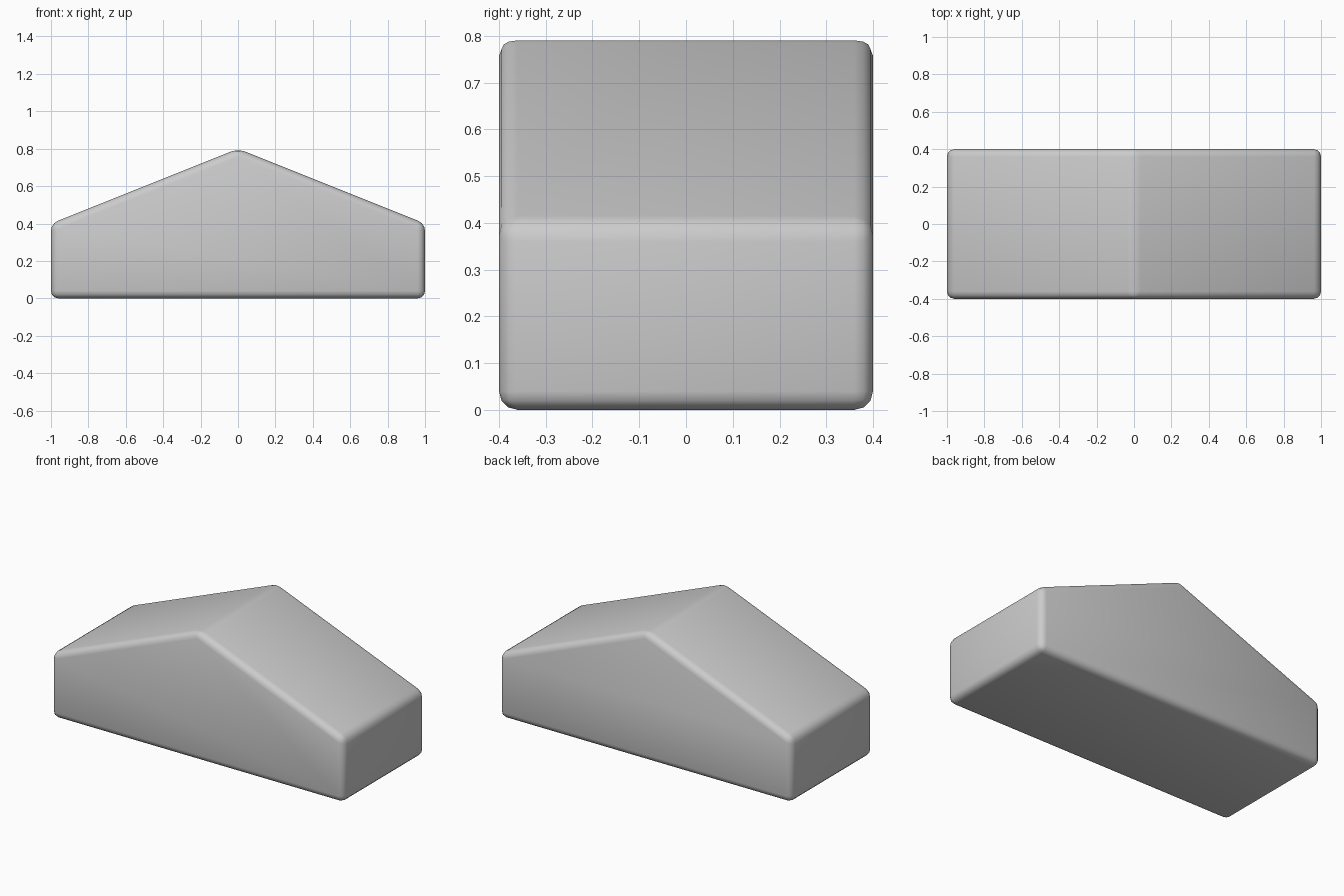
import bpy, bmesh

if "Cube" in bpy.data.objects:
    bpy.data.objects.remove(bpy.data.objects["Cube"])

# Gabled block: five-sided profile extruded along y
profile = [(-1, 0), (1, 0), (1, 0.4), (0, 0.8), (-1, 0.4)]
bm = bmesh.new()
face = bm.faces.new([bm.verts.new((x, -0.4, z)) for x, z in profile])
side = bmesh.ops.extrude_face_region(bm, geom=[face])
for v in side["geom"]:
    if isinstance(v, bmesh.types.BMVert):
        v.co.y = 0.4
bmesh.ops.recalc_face_normals(bm, faces=bm.faces)
mesh = bpy.data.meshes.new("gabled_block")
bm.to_mesh(mesh)
bm.free()
block = bpy.data.objects.new("gabled_block", mesh)
bpy.context.collection.objects.link(block)

# Softly rounded edges
bevel = block.modifiers.new("rounded_edges", "BEVEL")
bevel.width = 0.04
bevel.segments = 3
bevel.limit_method = "ANGLE"
for p in mesh.polygons:
    p.use_smooth = True
